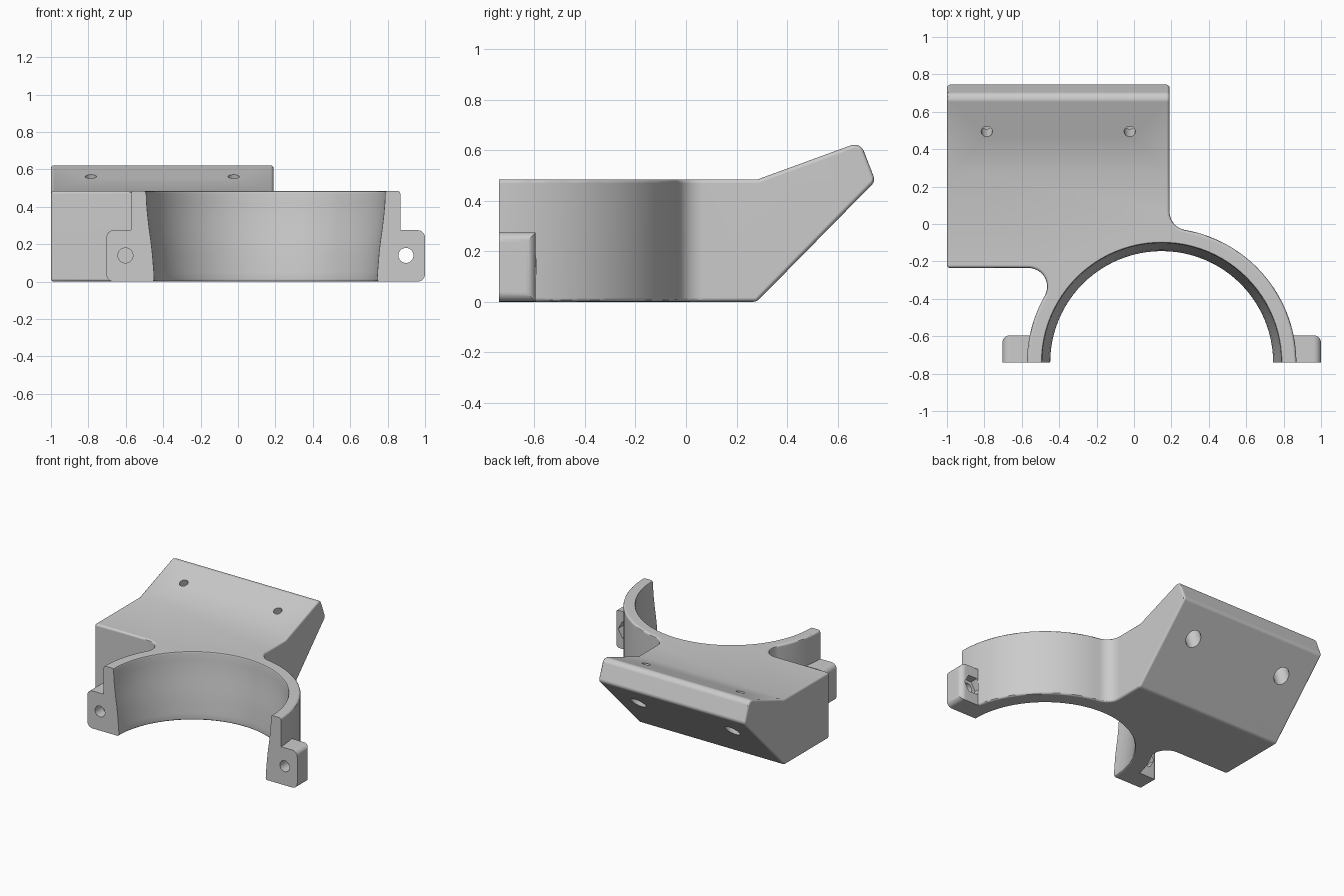
import bpy, bmesh, math
from mathutils import Vector

cube = bpy.data.objects.get("Cube")
if cube:
    bpy.data.objects.remove(cube, do_unlink=True)

grey = bpy.data.materials.new("plain_grey")
grey.use_nodes = True
grey.diffuse_color = (0.6, 0.6, 0.6, 1)
grey.node_tree.nodes["Principled BSDF"].inputs["Base Color"].default_value = (0.6, 0.6, 0.6, 1)

CX, CY, R = 0.148, -0.741, 0.72   # clamp ring centre and outer radius
TOP, FIL = 0.485, 0.1             # ring height, plan fillet radius
RIGHT, FRONT = 0.19, -0.235       # mounting block edges


def arc(cx, cy, r, a, b, n):
    return [(cx + r * math.cos(a + (b - a) * i / n),
             cy + r * math.sin(a + (b - a) * i / n)) for i in range(n + 1)]


def loft(name, loops):
    """Closed solid through a stack of matching point loops."""
    bm = bmesh.new()
    rings = [[bm.verts.new(p) for p in loop] for loop in loops]
    n = len(rings[0])
    for low, high in zip(rings, rings[1:]):
        for i in range(n):
            j = (i + 1) % n
            bm.faces.new((low[i], low[j], high[j], high[i]))
    bm.faces.new(rings[0][::-1])
    bm.faces.new(rings[-1])
    bmesh.ops.recalc_face_normals(bm, faces=bm.faces)
    mesh = bpy.data.meshes.new(name)
    bm.to_mesh(mesh)
    bm.free()
    mesh.materials.append(grey)
    obj = bpy.data.objects.new(name, mesh)
    bpy.context.collection.objects.link(obj)
    return obj


def rod(name, start, end, r, n=32):
    """Cylinder or prism between two points."""
    start, end = Vector(start), Vector(end)
    turn = (end - start).to_track_quat('Z', 'Y').to_matrix()
    circle = arc(0, 0, r, 0, math.tau * (n - 1) / n, n - 1)
    return loft(name, [[p + turn @ Vector((x, y, 0)) for x, y in circle] for p in (start, end)])


def box(name, lo, hi):
    flat = [(lo[0], lo[1]), (hi[0], lo[1]), (hi[0], hi[1]), (lo[0], hi[1])]
    return loft(name, [[(x, y, z) for x, y in flat] for z in (lo[2], hi[2])])


def apply(obj, mod):
    bpy.context.view_layer.objects.active = obj
    bpy.ops.object.modifier_apply(modifier=mod.name)


def combine(obj, other, operation):
    mod = obj.modifiers.new("combine", 'BOOLEAN')
    mod.operation, mod.solver, mod.object = operation, 'EXACT', other
    apply(obj, mod)
    bpy.data.objects.remove(other, do_unlink=True)


def rounded(corners, n=6):
    """Polygon with a fillet radius on each corner."""
    out = []
    for i, (x, y, r) in enumerate(corners):
        if r == 0:
            out.append((x, y))
            continue
        p = Vector((x, y))
        a = (Vector(corners[i - 1][:2]) - p).normalized()
        b = (Vector(corners[(i + 1) % len(corners)][:2]) - p).normalized()
        half = a.angle(b) / 2
        c = p + (a + b).normalized() * r / math.sin(half)
        start = p + a * r / math.tan(half) - c
        end = p + b * r / math.tan(half) - c
        for k in range(n + 1):
            q = c + start.lerp(end, k / n).normalized() * r
            out.append((q.x, q.y))
    return out


# Plan outline: ring blended into the mounting block with fillets
fx1 = RIGHT + FIL
fy1 = CY + math.sqrt((R + FIL) ** 2 - (fx1 - CX) ** 2)
fy2 = FRONT - FIL
fx2 = CX - math.sqrt((R + FIL) ** 2 - (fy2 - CY) ** 2)
t1 = math.atan2(fy1 - CY, fx1 - CX)
t2 = math.atan2(fy2 - CY, fx2 - CX)
plan = [(CX + R, -0.9)] + arc(CX, CY, R, 0, t1, 40)
plan += arc(fx1, fy1, FIL, t1 - math.pi, -math.pi, 12)[1:]
plan += [(RIGHT, 0.9), (-1, 0.9), (-1, FRONT)]
plan += arc(fx2, fy2, FIL, math.pi / 2, t2 - math.pi, 16)
plan += arc(CX, CY, R, t2, math.pi, 16)[1:] + [(CX - R, -0.9)]
bracket = loft("clamp_bracket", [[(x, y, z) for x, y in plan] for z in (-0.1, 0.8)])

# Side profile: flat base, tilted mounting plate, sloped underside
side = rounded([(-1, 0, 0), (0.28, 0, 0), (0.75, 0.478, 0.03),
                (0.69, 0.633, 0.04), (0.285, TOP, 0), (-1, TOP, 0)])
combine(bracket, loft("side_profile", [[(x, y, z) for y, z in side] for x in (-1.5, 1.5)]), 'INTERSECT')

# Small softened edges
soft = bracket.modifiers.new("soft_edges", 'BEVEL')
soft.width, soft.segments = 0.016, 3
soft.limit_method, soft.angle_limit = 'ANGLE', math.radians(35)
soft.use_clamp_overlap = False
apply(bracket, soft)

# Bolt lugs at both ends of the ring, rounded around the outer face
for s in (1, -1):
    near, far = CX + s * 0.68, CX + s * 0.852
    lug = box("lug", (min(near, far), CY - 0.1, 0), (max(near, far), -0.595, 0.275))
    bm = bmesh.new()
    bm.from_mesh(lug.data)
    outer = [e for e in bm.edges if all(abs(v.co.x - CX) > 0.8 for v in e.verts)
             and any(v.co.y > -0.6 for v in e.verts)]
    bmesh.ops.bevel(bm, geom=outer, offset=0.04, segments=6, profile=0.5, affect='EDGES')
    bm.to_mesh(lug.data)
    bm.free()
    combine(bracket, lug, 'UNION')

# Flared bore with softened rims, and the flat split face
flare = [(-0.1, 0.606), (0, 0.606), (0.004, 0.6), (0.014, 0.596), (0.05, 0.598), (0.15, 0.606),
         (0.22, 0.614), (0.29, 0.624), (0.36, 0.632), (0.42, 0.637), (TOP - 0.014, 0.639),
         (TOP - 0.004, 0.643), (TOP, 0.65), (0.7, 0.65)]
combine(bracket, loft("bore", [[(x, y, z) for x, y in arc(CX, CY, r, 0, math.tau * 95 / 96, 95)]
                               for z, r in flare]), 'DIFFERENCE')
combine(bracket, box("split", (-2, -2, -1), (2, CY, 1)), 'DIFFERENCE')

# Lug bolt holes with hexagonal nut pockets behind
for s in (1, -1):
    x = CX + s * 0.75
    combine(bracket, rod("bolt_hole", (x, -0.9, 0.14), (x, -0.594, 0.14), 0.04), 'DIFFERENCE')
    combine(bracket, rod("nut_pocket", (x, -0.655, 0.14), (x, -0.594, 0.14), 0.07, 6), 'DIFFERENCE')

# Plate screw holes, counterbored from the underside
axis = Vector((0, 0.34, -0.94))
for x in (-0.787, -0.023):
    p = Vector((x, 0.495, 0.56))
    combine(bracket, rod("screw_hole", p - axis * 0.1, p + axis * 0.4, 0.03), 'DIFFERENCE')
    combine(bracket, rod("counterbore", p + axis * 0.12, p + axis * 0.5, 0.055), 'DIFFERENCE')

# Smooth curves, with flat faces kept flat
bpy.ops.object.select_all(action='DESELECT')
bracket.select_set(True)
bpy.context.view_layer.objects.active = bracket
bpy.ops.object.shade_smooth_by_angle(angle=math.radians(30))
flat = bracket.modifiers.new("flat_normals", 'WEIGHTED_NORMAL')
flat.keep_sharp = True
